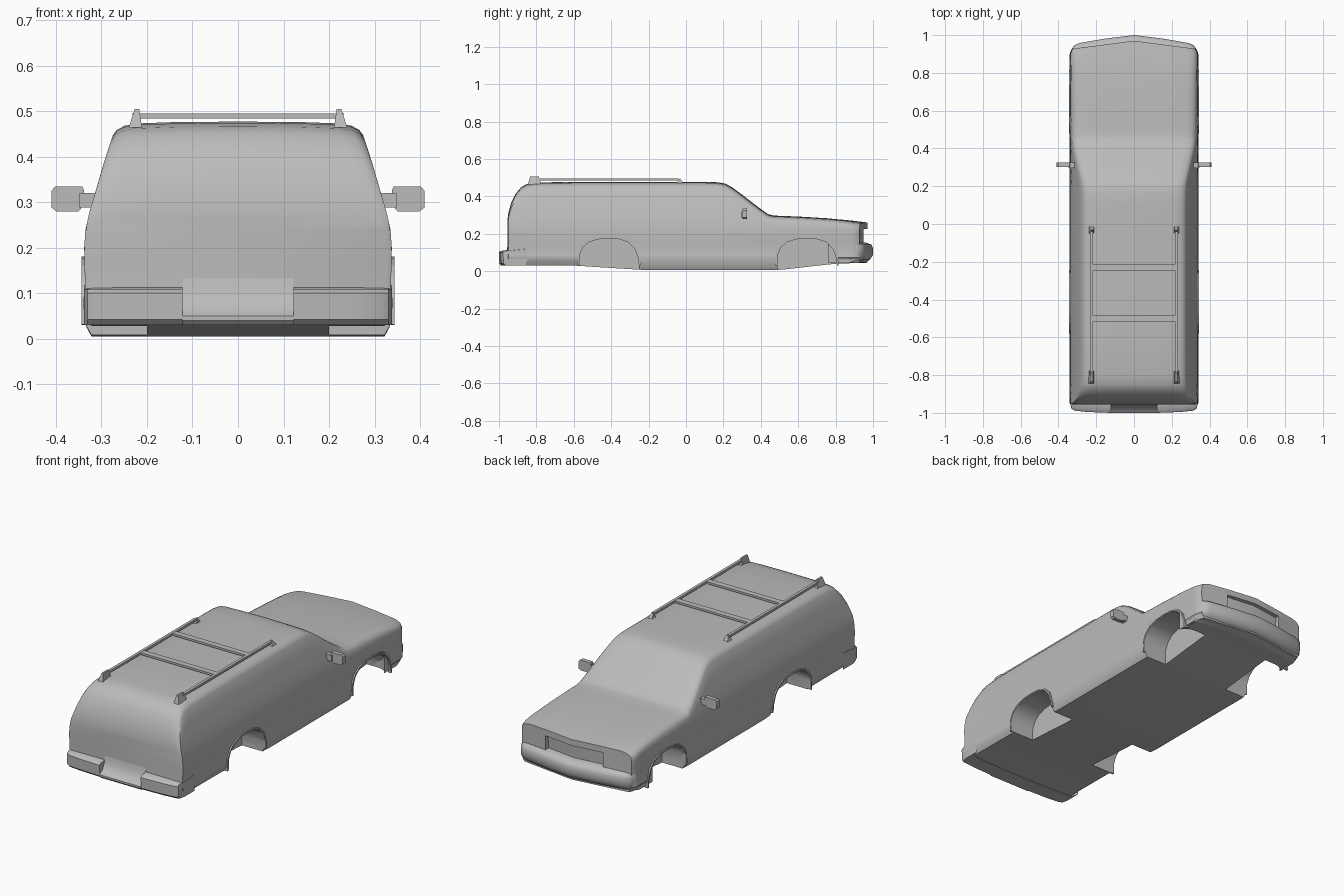
import bpy, bmesh, math

old = bpy.data.objects.get("Cube")
if old:
    bpy.data.objects.remove(old, do_unlink=True)

grey = bpy.data.materials.new("body_grey")
grey.use_nodes = True
grey.diffuse_color = (0.5, 0.5, 0.5, 1)
grey.node_tree.nodes["Principled BSDF"].inputs["Base Color"].default_value = (0.5, 0.5, 0.5, 1)


def finish(name, bm):
    bmesh.ops.remove_doubles(bm, verts=bm.verts, dist=0.0003)
    bmesh.ops.recalc_face_normals(bm, faces=bm.faces)
    mesh = bpy.data.meshes.new(name)
    bm.to_mesh(mesh)
    bm.free()
    mesh.materials.append(grey)
    obj = bpy.data.objects.new(name, mesh)
    bpy.context.collection.objects.link(obj)
    return obj


def smooth(obj, angle=38):
    bpy.ops.object.select_all(action='DESELECT')
    obj.select_set(True)
    bpy.context.view_layer.objects.active = obj
    bpy.ops.object.shade_smooth_by_angle(angle=math.radians(angle))


def loft(name, rings, closed=True):
    """Skin equal-length rings of points; closed rings get end caps."""
    bm = bmesh.new()
    rows = [[bm.verts.new(p) for p in ring] for ring in rings]
    n = len(rows[0])
    for a, b in zip(rows, rows[1:]):
        for i in range(n):
            j = (i + 1) % n
            bm.faces.new((a[i], a[j], b[j], b[i]))
    if closed:
        bm.faces.new(rows[0])
        bm.faces.new(rows[-1])
    return finish(name, bm)


def sweep(name, profile, columns):
    """Sweep a y-z profile across x, mirrored; columns are (x, y shift)."""
    cols = [(-x, d) for x, d in reversed(columns)] + list(columns)
    return loft(name, [[(x, y + d, z) for y, z in profile] for x, d in cols])


def prism(name, profile, x0, x1):
    return loft(name, [[(x, y, z) for y, z in profile] for x in (x0, x1)])


def box(name, x, y, z):
    return prism(name, [(y[0], z[0]), (y[1], z[0]), (y[1], z[1]), (y[0], z[1])], *x)


def lerp(table, v):
    for (a, fa), (b, fb) in zip(table, table[1:]):
        if v <= b:
            return fa + (fb - fa) * max(0, (v - a) / (b - a))
    return table[-1][1]


# Body curves: half width by height, roof line and floor line by length
WIDTH = [(0.05, 0.341), (0.075, 0.341), (0.11, 0.336), (0.2, 0.338), (0.24, 0.335),
         (0.28, 0.326), (0.33, 0.311), (0.4, 0.291), (0.45, 0.274), (0.48, 0.264)]
ROOF = [(-0.955, 0.27), (-0.95, 0.31), (-0.935, 0.365), (-0.91, 0.415), (-0.88, 0.45),
        (-0.85, 0.466), (-0.8, 0.474), (-0.6, 0.477), (0.1, 0.477), (0.17, 0.475),
        (0.21, 0.468), (0.25, 0.446), (0.3, 0.409), (0.35, 0.37), (0.4, 0.332),
        (0.44, 0.304), (0.47, 0.297), (0.6, 0.292), (0.75, 0.283), (0.88, 0.271), (0.97, 0.26)]
FLOOR = [(-0.955, 0.032), (-0.57, 0.03), (-0.25, 0.005), (0.49, 0.005), (0.8, 0.04), (0.97, 0.045)]


def section(y, scale):
    top, low = lerp(ROOF, y), lerp(FLOOR, y)
    half = [(0, low), (0.15, low), (0.322, low), (0.333, low + 0.02)]
    half += [(lerp(WIDTH, z), z) for z in (0.072, 0.09, 0.11, 0.15)]
    shoulder = top - 0.03
    for t in (0.2, 0.4, 0.6, 0.8, 1.0):
        z = 0.15 + (shoulder - 0.15) * t
        half.append((lerp(WIDTH, z), z))
    w = lerp(WIDTH, shoulder)
    half += [(w - 0.009, top - 0.018), (w - 0.026, top - 0.009), (w - 0.055, top - 0.004),
             (w * 0.5, top - 0.001), (0, top)]
    bow = 0.13 * max(0, min(1, (y - 0.85) / 0.1))
    half = [(x * scale, y - bow * x * scale, z) for x, z in half]
    return half + [(-x, yy, z) for x, yy, z in reversed(half[1:-1])]


stations = [y for y, _ in ROOF[:-1]] + [-0.4, -0.2, 0, 0.53, 0.67, 0.81, 0.93]
rings = [section(-0.955, 0), section(-0.955, 0.97)]
rings += [section(y, 1) for y in sorted(stations)[1:]]
rings += [section(0.955, 0.99), section(0.97, 0.965), section(0.97, 0)]
body = loft("body", rings, closed=False)

# Wheel arch outline relative to the wheel centre
ARCH = [(-0.158, 0.03), (-0.156, 0.09), (-0.138, 0.128), (-0.105, 0.155), (-0.06, 0.17), (0, 0.174),
        (0.06, 0.17), (0.105, 0.153), (0.138, 0.118), (0.156, 0.07), (0.16, 0.03)]
cutters = []
for end, centre in (("rear", -0.412), ("front", 0.647)):
    arch = [(centre + y, z) for y, z in ARCH]
    rim = [(centre + y * 1.06, z * 1.04) for y, z in ARCH]
    for side, s in (("left", 1), ("right", -1)):
        hole = [(arch[0][0], -0.1)] + arch + [(arch[-1][0], -0.1)]
        cutters.append(prism("arch_cutter", hole, 0.2 * s, 0.5 * s))
        prism(f"{end}_{side}_arch_flare", arch + rim[::-1], 0.325 * s, 0.344 * s)

# Recess for the grille
cutters.append(sweep("grille_cutter", [(0.945, 0.15), (0.95, 0.225), (1.1, 0.235), (1.1, 0.15)],
                     [(0, 0), (0.17, -0.022)]))

for cutter in cutters:
    mod = body.modifiers.new("cut", 'BOOLEAN')
    mod.operation = 'DIFFERENCE'
    mod.solver = 'EXACT'
    mod.object = cutter
    bpy.context.view_layer.objects.active = body
    bpy.ops.object.modifier_apply(modifier=mod.name)
    bpy.data.objects.remove(cutter, do_unlink=True)
smooth(body)

# Bumpers
front_bumper = sweep("front_bumper",
                     [(0.84, 0.043), (0.95, 0.043), (0.982, 0.06), (0.999, 0.085), (1.0, 0.125),
                      (0.99, 0.142), (0.965, 0.152), (0.84, 0.152)],
                     [(0, 0), (0.15, -0.018), (0.29, -0.042), (0.318, -0.055), (0.334, -0.08)])
smooth(front_bumper)

REAR = [(-0.9, 0.03), (-0.985, 0.03), (-0.998, 0.042), (-1.0, 0.1), (-0.992, 0.108),
        (-0.955, 0.113), (-0.9, 0.118)]
for side, s in (("left", 1), ("right", -1)):
    cols = [(0.122, 0), (0.25, 0.005), (0.315, 0.012), (0.331, 0.022), (0.338, 0.05)]
    part = loft(f"rear_bumper_{side}", [[(x * s, y + d, z) for y, z in REAR] for x, d in cols])
    smooth(part)
plate_recess = sweep("rear_bumper_step",
                     [(-0.9, 0.03), (-0.99, 0.03), (-1.0, 0.04), (-1.0, 0.05), (-0.975, 0.068),
                      (-0.96, 0.1), (-0.954, 0.14), (-0.9, 0.14)],
                     [(0, 0), (0.122, 0)])
smooth(plate_recess)

# Door mirrors: chamfered outline in x-z, extruded along y
for side, s in (("left", 1), ("right", -1)):
    outline = [(0.345, 0.285), (0.352, 0.279), (0.398, 0.279), (0.41, 0.288),
               (0.41, 0.325), (0.402, 0.334), (0.342, 0.334), (0.338, 0.326)]
    loft(f"{side}_mirror", [[(x * s, y, z) for x, z in outline] for y in (0.303, 0.326)])
    box(f"{side}_mirror_arm", (0.305 * s, 0.348 * s), (0.297, 0.326), (0.288, 0.32))

# Roof rack: rails with a tall rear foot and a low front foot, joined by crossbars
for side, s in (("left", 1), ("right", -1)):
    box(f"{side}_roof_rail", (0.217 * s, 0.232 * s), (-0.8, -0.04), (0.484, 0.496))
    for name, y0, y1, peak, slope in (("rear", -0.845, -0.775, 0.505, 0.012),
                                      ("front", -0.01, -0.055, 0.497, 0.022)):
        d = slope if y1 > y0 else -slope
        base = [(0.211 * s, y0), (0.24 * s, y0), (0.24 * s, y1), (0.211 * s, y1)]
        cap = [(0.217 * s, y0 + d), (0.227 * s, y0 + d), (0.227 * s, y1 - d), (0.217 * s, y1 - d)]
        loft(f"{side}_rail_{name}_foot", [[(x, y, 0.464) for x, y in base],
                                          [(x, y, peak) for x, y in cap]])
for i, y in enumerate((-0.23, -0.5)):
    box(f"roof_crossbar_{i + 1}", (-0.22, 0.22), (y - 0.016, y + 0.016), (0.484, 0.495))
